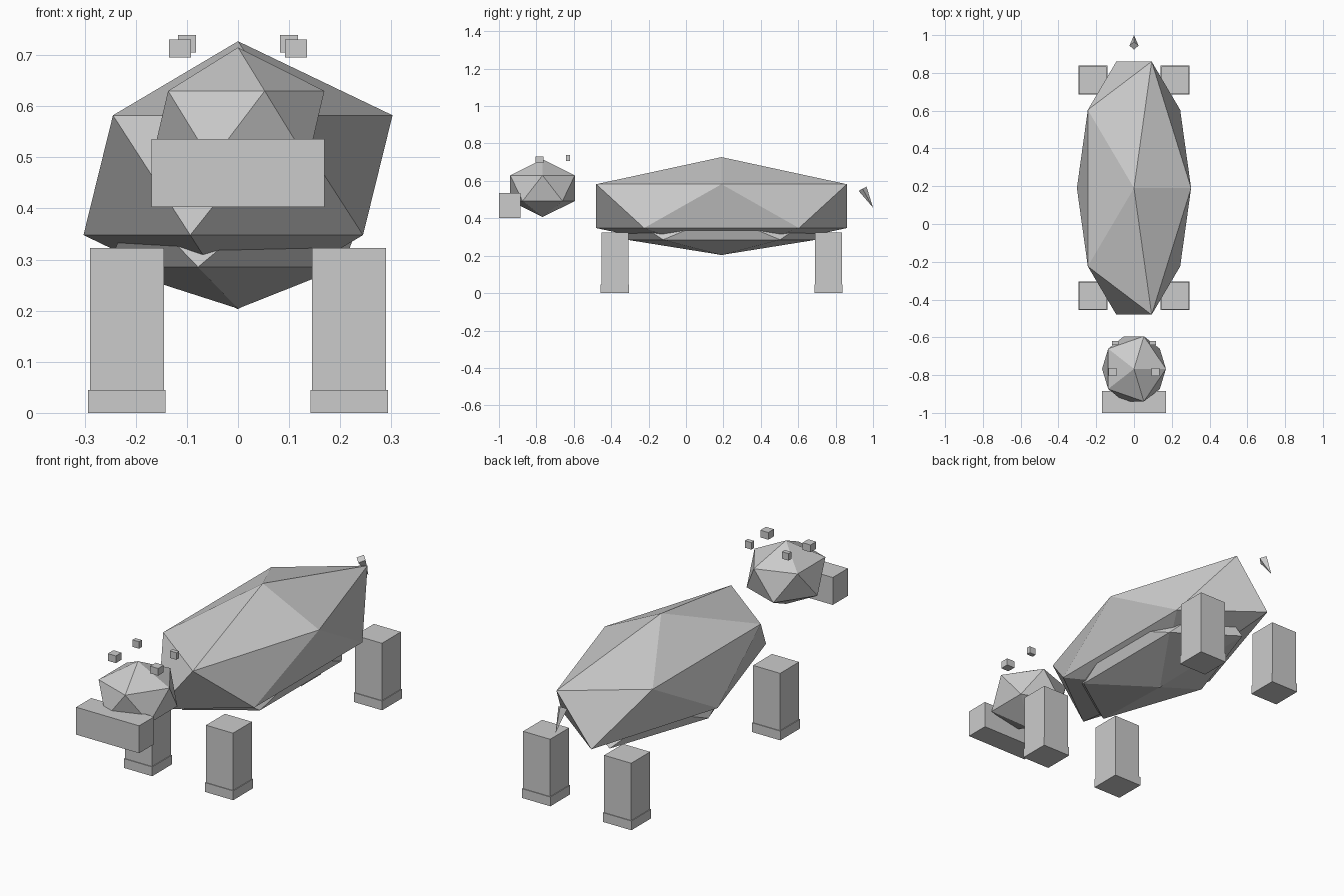
import bpy
import bmesh
from mathutils import Matrix, Vector

cube = bpy.data.objects.get("Cube")
if cube:
    bpy.data.objects.remove(cube, do_unlink=True)

grey = bpy.data.materials.new("plain_grey")
grey.use_nodes = True
colour = (0.6, 0.6, 0.6, 1.0)
grey.diffuse_color = colour
grey.node_tree.nodes["Principled BSDF"].inputs["Base Color"].default_value = colour


def finish(name, bm):
    mesh = bpy.data.meshes.new(name)
    bm.to_mesh(mesh)
    bm.free()
    mesh.materials.append(grey)
    obj = bpy.data.objects.new(name, mesh)
    bpy.context.collection.objects.link(obj)
    return obj


def placed(centre, size):
    return Matrix.Translation(centre) @ Matrix.Diagonal((*size, 1))


def box(name, centre, size):
    bm = bmesh.new()
    bmesh.ops.create_cube(bm, size=1, matrix=placed(centre, size))
    return finish(name, bm)


def faceted_ball(name, centre, radii):
    bm = bmesh.new()
    bmesh.ops.create_icosphere(bm, subdivisions=1, radius=1, matrix=placed(centre, radii))
    return finish(name, bm)


# Torso, belly and head
faceted_ball("body", (0, 0.19, 0.465), (0.338, 0.788, 0.262))
faceted_ball("belly", (0, 0.19, 0.351), (0.283, 0.595, 0.147))
faceted_ball("head", (0, -0.767, 0.561), (0.189, 0.203, 0.154))
box("snout", (0, -0.942, 0.469), (0.338, 0.116, 0.133))

# Paired legs, feet, eyes and ears
for side, x in (("left", 1), ("right", -1)):
    for end, y in (("front", -0.38), ("back", 0.762)):
        box(f"{end}_{side}_leg", (x * 0.2175, y, 0.1615), (0.145, 0.145, 0.323))
        box(f"{end}_{side}_foot", (x * 0.2175, y, 0.0225), (0.152, 0.152, 0.045))
    box(f"{side}_eye", (x * 0.1135, -0.784, 0.713), (0.043, 0.043, 0.035))
    box(f"{side}_ear", (x * 0.1, -0.63, 0.722), (0.035, 0.022, 0.034))

# Tail spike hanging from a tilted square base
base, tip = Vector((0, 0.944, 0.558)), Vector((0, 1.0, 0.457))
axis = tip - base
bm = bmesh.new()
bmesh.ops.create_cone(
    bm, cap_ends=True, segments=4, radius1=0.024, radius2=0, depth=axis.length,
    matrix=Matrix.Translation((base + tip) / 2)
    @ Matrix.Rotation(Vector((0, 0, 1)).rotation_difference(axis).angle, 4, (-1, 0, 0)))
bmesh.ops.remove_doubles(bm, verts=bm.verts, dist=0.0001)
finish("tail", bm)
